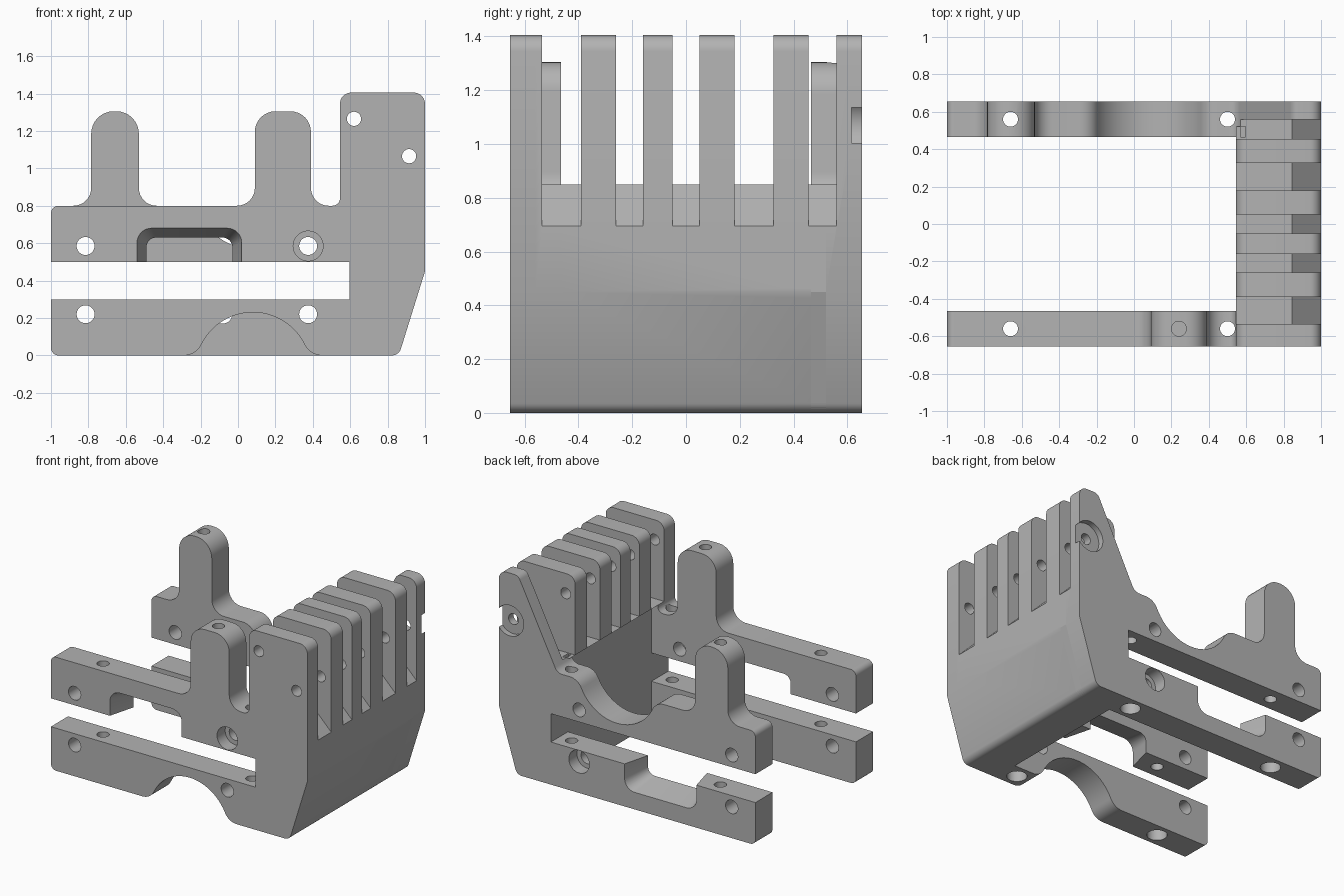
import bpy, bmesh, math
from mathutils import Vector

if "Cube" in bpy.data.objects:
    bpy.data.objects.remove(bpy.data.objects["Cube"])

W = 0.655      # half width of the frame
T = 0.19       # side plate thickness
XW = 0.595     # inner face of the end wall


def rounded(points, seg=8):
    """Outline from (x, z[, radius]) corners with filleted corners."""
    out, n = [], len(points)
    for i, p in enumerate(points):
        c = Vector(p[:2])
        if len(p) < 3:
            out.append(c)
            continue
        a = (Vector(points[i - 1][:2]) - c).normalized()
        b = (Vector(points[(i + 1) % n][:2]) - c).normalized()
        half = a.angle(b) / 2
        mid = c + (a + b).normalized() * (p[2] / math.sin(half))
        t0 = c + a * (p[2] / math.tan(half)) - mid
        t1 = c + b * (p[2] / math.tan(half)) - mid
        sweep = math.atan2(t0.x * t1.y - t0.y * t1.x, t0.dot(t1))
        for k in range(seg + 1):
            s = sweep * k / seg
            out.append(mid + Vector((t0.x * math.cos(s) - t0.y * math.sin(s),
                                     t0.x * math.sin(s) + t0.y * math.cos(s))))
    return out


def loft(name, prof_a, ya, prof_b, yb):
    """Solid between two matching outlines at ya and yb."""
    bm = bmesh.new()
    a = [bm.verts.new((p[0], ya, p[1])) for p in prof_a]
    b = [bm.verts.new((p[0], yb, p[1])) for p in prof_b]
    bm.faces.new(a)
    bm.faces.new(b[::-1])
    for i in range(len(a)):
        j = (i + 1) % len(a)
        bm.faces.new((a[j], a[i], b[i], b[j]))
    bmesh.ops.recalc_face_normals(bm, faces=bm.faces)
    me = bpy.data.meshes.new(name)
    bm.to_mesh(me)
    bm.free()
    ob = bpy.data.objects.new(name, me)
    bpy.context.collection.objects.link(ob)
    return ob


def prism(name, prof, y0, y1):
    return loft(name, prof, y0, prof, y1)


def drill(axis, u, v, r, lo, hi):
    """Cylinder along y at (x=u, z=v) or along z at (x=u, y=v)."""
    ring = [(u + r * math.cos(k * math.tau / 28), v + r * math.sin(k * math.tau / 28)) for k in range(28)]
    ob = prism("drill", ring, lo, hi)
    if axis == 'Z':
        for vert in ob.data.vertices:
            x, y, z = vert.co
            vert.co = (x, z, y)
        ob.data.flip_normals()
    return ob


def combine(ob, other, op):
    mod = ob.modifiers.new(op, 'BOOLEAN')
    mod.operation, mod.object, mod.solver = op, other, 'EXACT'
    dg = bpy.context.evaluated_depsgraph_get()
    me = bpy.data.meshes.new_from_object(ob.evaluated_get(dg))
    ob.modifiers.clear()
    ob.data = me
    bpy.data.objects.remove(other)


def flip(prof):
    """Mirror an outline about the mid height of the side plates."""
    return [(p[0], 0.8 - p[1], *p[2:]) for p in prof]


def post(x0, x1, r):
    return [(x1, 0.8, 0.095), (x1, 1.305, r), (x0, 1.305, r), (x0, 0.8, 0.095)]


# Shallow arch with soft ends, left to right along the bottom edge
R, f, cx = 0.308, 0.1, 0.08
cz = 0.23 - R
d = math.sqrt((R + f) ** 2 - (f - cz) ** 2)
th = math.atan2(f - cz, d)
left = [(cx - d + f * math.cos(s), f + f * math.sin(s))
        for s in [-math.pi / 2 + (math.pi / 2 - th) * k / 8 for k in range(9)]]
mid = [(cx + R * math.cos(s), cz + R * math.sin(s))
       for s in [math.pi - th - (math.pi - 2 * th) * k / 24 for k in range(1, 24)]]
arch = left + mid + [(2 * cx - x, z) for x, z in left[::-1]]

# Side plates: a long C shape with a post, ending in the tall wall
gap = [(-1, 0.5), (XW, 0.5), (XW, 0.3), (-1, 0.3)]
front = [(-1, 0, 0.04)] + arch + [
    (0.86, 0, 0.05), (1, 0.45), (1, 1.405, 0.06), (0.545, 1.405, 0.06),
    (0.545, 0.8, 0.04)] + post(0.09, 0.39, 0.11) + [(-1, 0.8, 0.04)] + gap
back = [(-1, 0, 0.04), (0.86, 0, 0.05), (1, 0.45), (1, 1.405, 0.06), (0.85, 1.405, 0.05),
        (0.545, 0.8, 0.06)] + flip(arch)[::-1] + post(-0.785, -0.53, 0.12) + [(-1, 0.8, 0.04)] + gap
wall = [(XW, 0), (0.86, 0, 0.05), (1, 0.45), (1, 1.405, 0.06), (0.545, 1.405, 0.06),
        (0.545, 0.85), (XW, 0.85)]

frame = prism("slotted_frame", rounded(front), -W, -W + T)
combine(frame, prism("end_wall", rounded(wall), -0.56, 0.52), 'UNION')

# Slots that split the end wall into ribs
slot = [(0.5, 0.85), (0.845, 0.85), (1.045, 0.65), (1.2, 0.65), (1.2, 1.6), (0.5, 1.6)]
back_plate = prism("back_plate", rounded(back), W - T, W)
combine(back_plate, prism("slot", slot, 0.4, 0.56), 'DIFFERENCE')
for y0, y1 in [(-0.535, -0.39), (-0.26, -0.16), (-0.05, 0.05), (0.18, 0.325), (0.455, 0.56)]:
    combine(frame, prism("slot", slot, y0, y1), 'DIFFERENCE')
combine(frame, back_plate, 'UNION')

# Tapered notches in the front upper bar and the back lower bar
outer = [(-0.545, 0.4), (-0.545, 0.685, 0.08), (0.025, 0.685, 0.08), (0.025, 0.4)]
inner = [(-0.485, 0.4), (-0.485, 0.625, 0.05), (-0.035, 0.625, 0.05), (-0.035, 0.4)]
combine(frame, loft("notch", rounded(outer), -W - 0.019, rounded(inner), -W + T + 0.019), 'DIFFERENCE')
combine(frame, loft("notch", rounded(flip(outer)), W + 0.019, rounded(flip(inner)), W - T - 0.019), 'DIFFERENCE')

# Cross holes through the side plates and ribs, with counterbores
holes = [('Y', x, z, 0.048, -0.8, 0.8) for x in (-0.815, 0.375) for z in (0.22, 0.585)]
holes += [('Y', 0.62, 1.265, 0.038, -0.8, 0.8), ('Y', 0.915, 1.065, 0.038, -0.8, 0.8),
          ('Y', 0.375, 0.585, 0.08, -0.8, -W + 0.09), ('Y', 0.375, 0.22, 0.08, W - 0.09, 0.8),
          ('Y', 0.915, 1.07, 0.108, W - 0.04, 0.8)]
# Upright holes through the bars, wider at the bottom, and the blind post hole
for x in (-0.66, 0.5):
    for y in (-0.56, 0.56):
        holes += [('Z', x, y, 0.04, -0.1, 1.5), ('Z', x, y, 0.065, -0.1, 0.1)]
holes.append(('Z', 0.24, -0.56, 0.04, 1.1, 1.5))
for h in holes:
    combine(frame, drill(*h), 'DIFFERENCE')

# Material and shading
grey = bpy.data.materials.new("mid_grey")
grey.diffuse_color = (0.45, 0.45, 0.45, 1)
grey.use_nodes = True
grey.node_tree.nodes["Principled BSDF"].inputs["Base Color"].default_value = grey.diffuse_color
frame.data.materials.clear()
frame.data.materials.append(grey)
for poly in frame.data.polygons:
    poly.material_index = 0
bpy.context.view_layer.objects.active = frame
frame.select_set(True)
bpy.ops.object.shade_smooth_by_angle(angle=math.radians(30))
